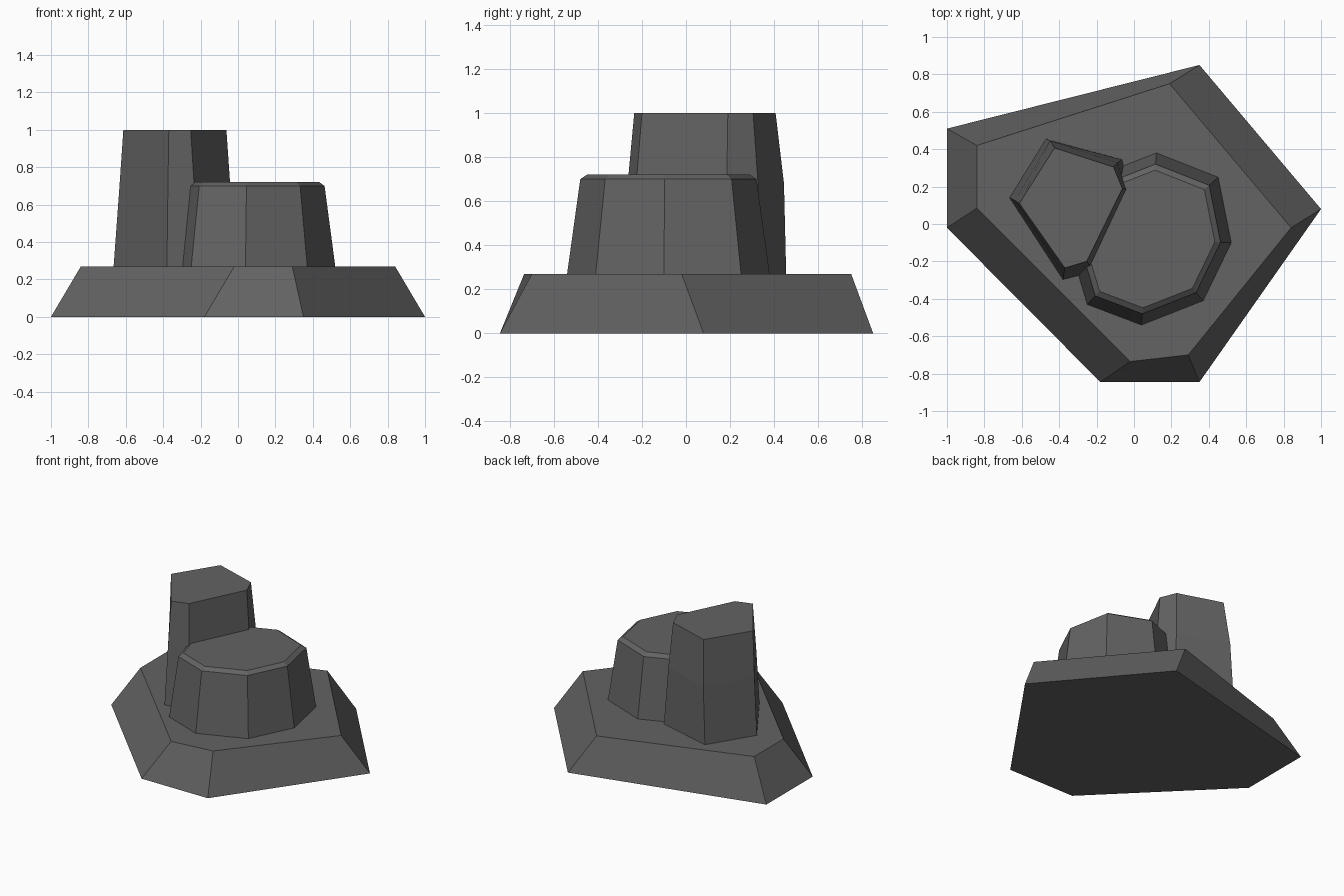
import bpy, bmesh
from mathutils import Vector

if "Cube" in bpy.data.objects:
    bpy.data.objects.remove(bpy.data.objects["Cube"])

stone = bpy.data.materials.new("dark grey")
stone.diffuse_color = (0.125, 0.125, 0.125, 1)
stone.use_nodes = True
stone.node_tree.nodes["Principled BSDF"].inputs["Base Color"].default_value = stone.diffuse_color


def loft(name, rings):
    """Closed solid through stacked rings, each (height, [(x, y), ...])."""
    bm = bmesh.new()
    loops = [[bm.verts.new((x, y, z)) for x, y in pts] for z, pts in rings]
    n = len(loops[0])
    for lo, hi in zip(loops, loops[1:]):
        for i in range(n):
            j = (i + 1) % n
            bm.faces.new((lo[i], lo[j], hi[j], hi[i]))
    bm.faces.new(loops[0][::-1])
    bm.faces.new(loops[-1])
    bmesh.ops.recalc_face_normals(bm, faces=bm.faces)
    mesh = bpy.data.meshes.new(name)
    bm.to_mesh(mesh)
    bm.free()
    mesh.materials.append(stone)
    obj = bpy.data.objects.new(name, mesh)
    bpy.context.collection.objects.link(obj)
    return obj


def scaled(pts, centre, s):
    c = Vector(centre)
    return [tuple(c + (Vector(p) - c) * s) for p in pts]


# Wide sloping base slab
loft("base_rock", [
    (0.0, [(-1, 0.51), (-1, -0.02), (-0.18, -0.845), (0.35, -0.845), (1, 0.08), (0.35, 0.85)]),
    (0.27, [(-0.84, 0.42), (-0.84, 0.085), (-0.02, -0.735), (0.29, -0.70), (0.84, -0.02), (0.19, 0.75)]),
])

# Short eight-sided rock with a bevelled rim
octagon = [(0.12, 0.38), (-0.21, 0.25), (-0.36, -0.06), (-0.25, -0.43),
           (0.04, -0.54), (0.37, -0.41), (0.52, -0.10), (0.45, 0.25)]
mid = (0.08, -0.08)
loft("short_rock", [(0.27, octagon),
                    (0.70, scaled(octagon, mid, 0.87)),
                    (0.722, scaled(octagon, mid, 0.80))])

# Tall six-sided rock
loft("tall_rock", [
    (0.27, [(-0.47, 0.455), (-0.665, 0.14), (-0.38, -0.297), (-0.22, -0.255), (-0.025, 0.18), (-0.065, 0.345)]),
    (0.68, [(-0.45, 0.445), (-0.635, 0.125), (-0.375, -0.265), (-0.233, -0.226), (-0.04, 0.185), (-0.088, 0.327)]),
    (1.0, [(-0.425, 0.407), (-0.613, 0.11), (-0.37, -0.235), (-0.253, -0.20), (-0.062, 0.19), (-0.11, 0.305)]),
])
